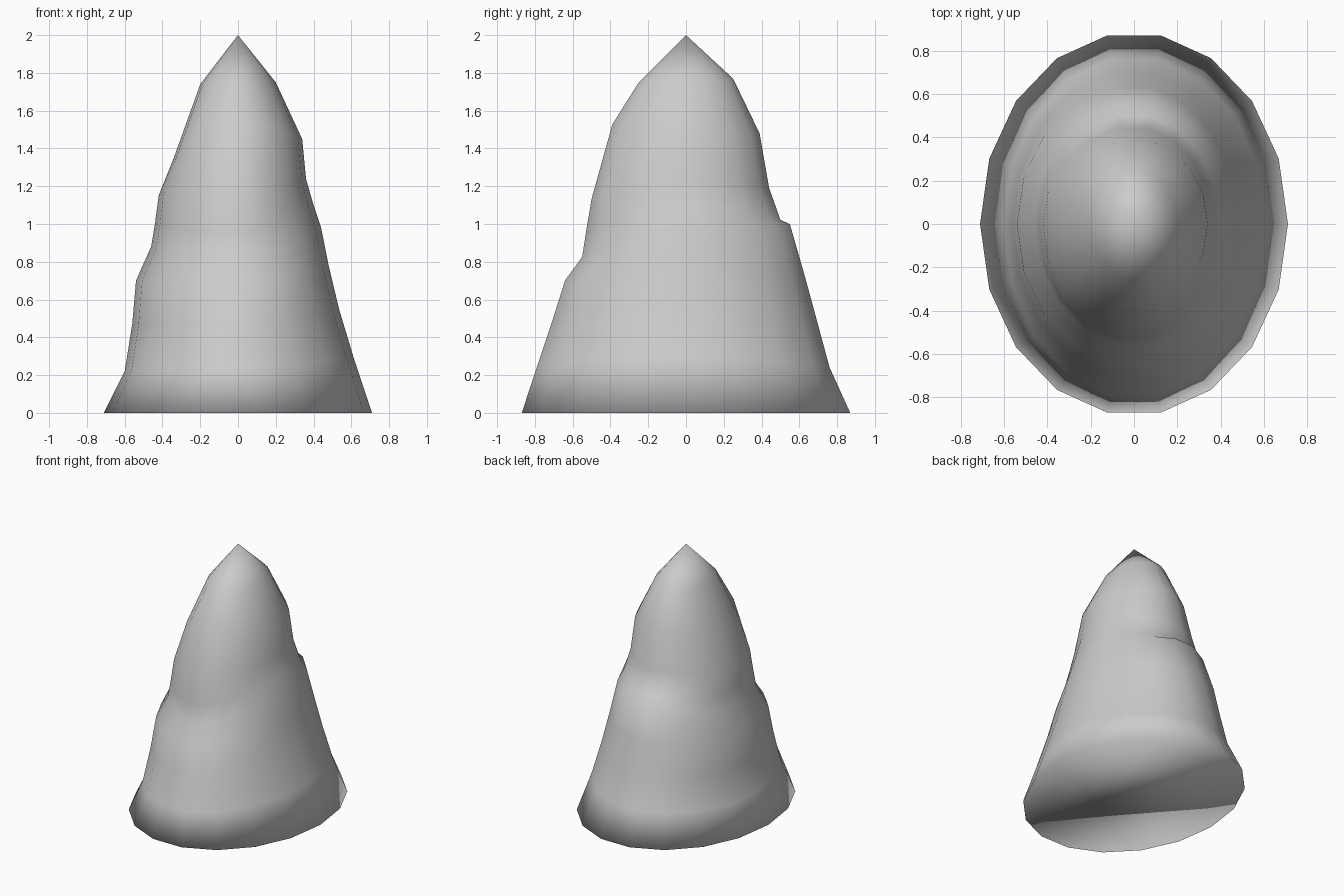
import bpy
import bmesh
import math

cube = bpy.data.objects.get("Cube")
if cube:
    bpy.data.objects.remove(cube, do_unlink=True)

SIDES = 18

# Plain grey stone
stone = bpy.data.materials.new("stone_grey")
stone.use_nodes = True
grey = (0.6, 0.6, 0.6, 1)
stone.diffuse_color = grey
stone.node_tree.nodes["Principled BSDF"].inputs["Base Color"].default_value = grey

# Rings from the ground up: (reach, height) toward left, back, right and front
RINGS = [
    [(.71, 0), (.87, 0), (.71, 0), (.87, 0)],
    [(.61, .30), (.76, .24), (.60, .22), (.79, .24)],
    [(.535, .55), (.69, .50), (.56, .47), (.71, .48)],
    [(.48, .78), (.63, .72), (.54, .70), (.64, .70)],
    [(.44, .98), (.55, 1.0), (.46, .88), (.55, .82)],
    [(.40, 1.1), (.50, 1.02), (.44, 1.0), (.53, .95)],
    [(.36, 1.24), (.44, 1.19), (.42, 1.15), (.50, 1.13)],
    [(.34, 1.45), (.39, 1.48), (.34, 1.35), (.39, 1.53)],
    [(.20, 1.75), (.25, 1.77), (.20, 1.74), (.25, 1.75)],
]


def ring_point(ring, i):
    """Blend the four directions of a ring into one uneven oval."""
    a = math.tau * i / SIDES
    c, s = math.cos(a), math.sin(a)
    rx, zx = ring[0] if c > 0 else ring[2]
    ry, zy = ring[1] if s > 0 else ring[3]
    return (rx * c, ry * 1.015 * s, zx * c * c + zy * s * s)


# Rock spire: stacked rings, a pointed tip and a closed base
bm = bmesh.new()
rings = [[bm.verts.new(ring_point(r, i)) for i in range(SIDES)] for r in RINGS]
tip = bm.verts.new((0, 0, 2))
for low, high in zip(rings, rings[1:]):
    for i in range(SIDES):
        j = (i + 1) % SIDES
        bm.faces.new((low[i], low[j], high[j], high[i]))
for i in range(SIDES):
    bm.faces.new((rings[-1][i], rings[-1][(i + 1) % SIDES], tip))
bm.faces.new(rings[0][::-1])
for f in bm.faces:
    f.smooth = True

mesh = bpy.data.meshes.new("rock_spire")
bm.to_mesh(mesh)
bm.free()
mesh.materials.append(stone)
spire = bpy.data.objects.new("rock_spire", mesh)
bpy.context.collection.objects.link(spire)
